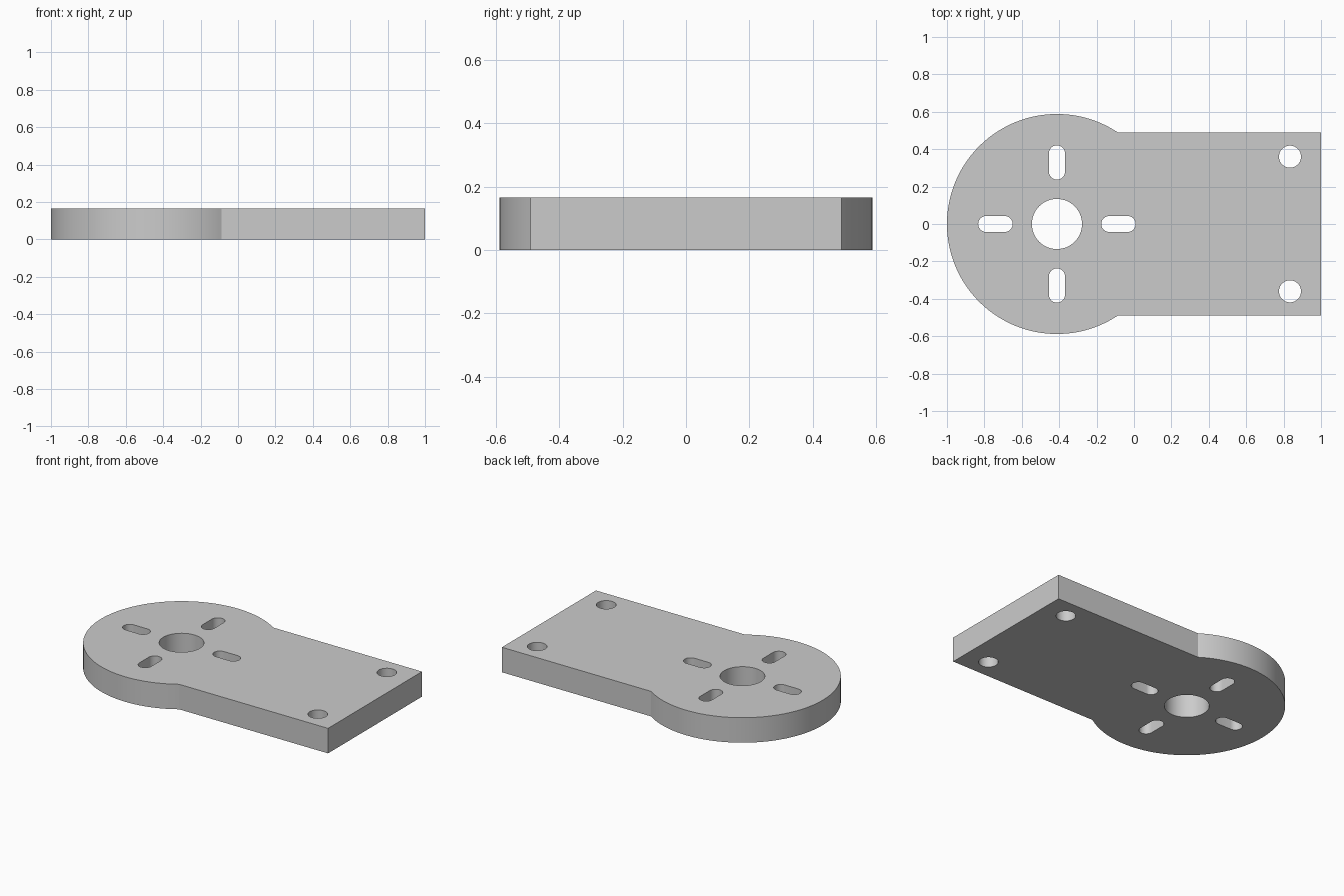
import bpy
import bmesh
from math import acos, asin, cos, hypot, pi, radians, sin
from mathutils import Vector

cube = bpy.data.objects.get("Cube")
if cube:
    bpy.data.objects.remove(cube, do_unlink=True)

THICKNESS = 0.165
DISC_X, DISC_R = -0.412, 0.588
HALF_WIDTH = 0.49


def arc(cx, cy, r, start, end, steps):
    """Points along an arc, both ends included."""
    return [(cx + r * cos(start + (end - start) * i / steps),
             cy + r * sin(start + (end - start) * i / steps))
            for i in range(steps + 1)]


def circle(cx, cy, r, steps):
    return arc(cx, cy, r, 0, 2 * pi, steps)[:-1]


def slot(angle, distance=0.329, half_length=0.092, r=0.043):
    """Rounded slot pointing away from the disc centre."""
    ux, uy = cos(angle), sin(angle)
    points = []
    for side, turn in ((1, 0), (-1, pi)):
        d = distance + side * (half_length - r)
        points += arc(DISC_X + d * ux, d * uy, r,
                      angle + turn - pi / 2, angle + turn + pi / 2, 16)
    return points


# Outline: round head running into a straight-sided plate
meet = asin(HALF_WIDTH / DISC_R)
outline = arc(DISC_X, 0, DISC_R, meet, 2 * pi - meet, 120)
outline += [(1, -HALF_WIDTH), (1, HALF_WIDTH)]

# Openings: shaft bore, four slots, two bolt holes
loops = [outline, circle(DISC_X, 0, 0.134, 64)]
loops += [slot(i * pi / 2) for i in range(4)]
loops += [circle(0.834, side * 0.36, 0.059, 40) for side in (-1, 1)]

bm = bmesh.new()
for loop in loops:
    verts = [bm.verts.new((x, y, 0)) for x, y in loop]
    for a, b in zip(verts, verts[1:] + verts[:1]):
        bm.edges.new((a, b))
bmesh.ops.triangle_fill(bm, edges=bm.edges[:], use_beauty=True,
                        use_dissolve=False, normal=Vector((0, 0, 1)))

# Thickness
result = bmesh.ops.extrude_face_region(bm, geom=bm.faces[:], use_keep_orig=True)
top = [g for g in result["geom"] if isinstance(g, bmesh.types.BMVert)]
bmesh.ops.translate(bm, verts=top, vec=(0, 0, THICKNESS))
bmesh.ops.recalc_face_normals(bm, faces=bm.faces[:])

mesh = bpy.data.meshes.new("mounting_plate")
bm.to_mesh(mesh)
bm.free()
plate = bpy.data.objects.new("mounting_plate", mesh)
bpy.context.collection.objects.link(plate)

# Plain grey
grey = bpy.data.materials.new("plain grey")
grey.use_nodes = True
colour = (0.6, 0.6, 0.6, 1)
grey.diffuse_color = colour
grey.node_tree.nodes["Principled BSDF"].inputs["Base Color"].default_value = colour
mesh.materials.append(grey)

# Smooth curved walls, crisp rims
bpy.ops.object.select_all(action="DESELECT")
plate.select_set(True)
bpy.context.view_layer.objects.active = plate
bpy.ops.object.shade_smooth_by_angle(angle=radians(30))
